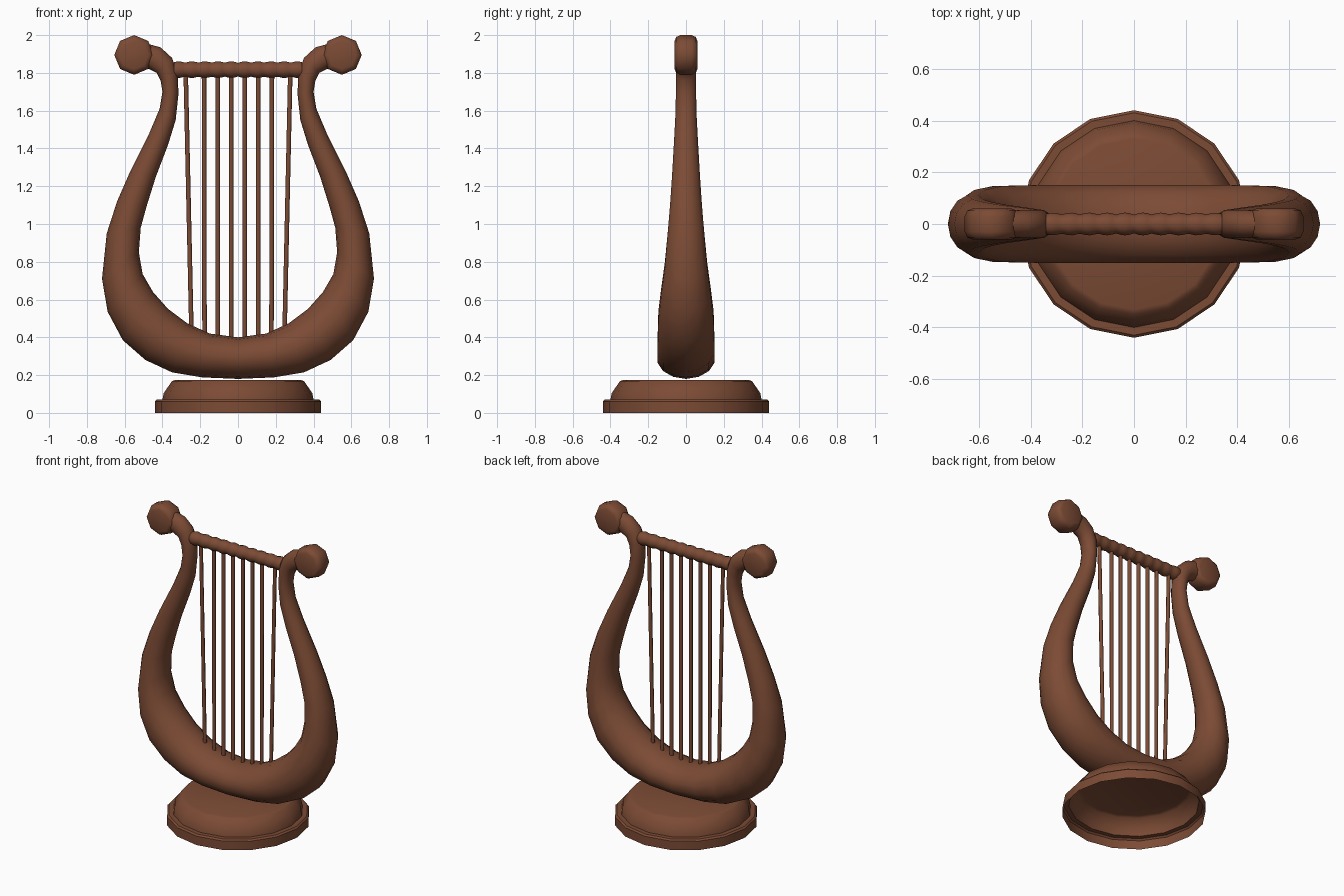
import bpy, math
from mathutils import Vector

if "Cube" in bpy.data.objects:
    bpy.data.objects.remove(bpy.data.objects["Cube"])

wood = bpy.data.materials.new("brown_wood")
wood.diffuse_color = (0.2, 0.07, 0.035, 1)
wood.use_nodes = True
wood.node_tree.nodes["Principled BSDF"].inputs["Base Color"].default_value = wood.diffuse_color


def skin(name, rings, cap_start=False, cap_end=False, mirror=False, angle=40):
    """Join closed rings of points into one smooth-shaded surface."""
    n = len(rings[0])
    verts = [p for ring in rings for p in ring]
    faces = [(a * n + i, a * n + (i + 1) % n, (a + 1) * n + (i + 1) % n, (a + 1) * n + i)
             for a in range(len(rings) - 1) for i in range(n)]
    if cap_start:
        faces.append(tuple(reversed(range(n))))
    if cap_end:
        faces.append(tuple(range(len(verts) - n, len(verts))))
    mesh = bpy.data.meshes.new(name)
    mesh.from_pydata(verts, [], faces)
    mesh.materials.append(wood)
    ob = bpy.data.objects.new(name, mesh)
    bpy.context.collection.objects.link(ob)
    bpy.ops.object.select_all(action='DESELECT')
    ob.select_set(True)
    bpy.context.view_layer.objects.active = ob
    bpy.ops.object.mode_set(mode='EDIT')
    bpy.ops.mesh.select_all(action='SELECT')
    bpy.ops.mesh.normals_make_consistent(inside=False)
    bpy.ops.object.mode_set(mode='OBJECT')
    bpy.ops.object.shade_smooth_by_angle(angle=math.radians(angle))
    if mirror:
        m = ob.modifiers.new("mirror", 'MIRROR')
        m.use_clip = True
    return ob


def ring(centre, u, v, n):
    """Ellipse of n points spanned by half-axes u and v."""
    c, u, v = Vector(centre), Vector(u), Vector(v)
    return [c + u * math.cos(2 * math.pi * i / n) + v * math.sin(2 * math.pi * i / n)
            for i in range(n)]


# Base: stepped round foot, open underneath
base_profile = [(0.44, 0), (0.44, 0.06), (0.43, 0.07), (0.40, 0.07),
                (0.393, 0.105), (0.35, 0.168), (0.33, 0.175)]
skin("base", [ring((0, 0, z), (r, 0, 0), (0, r, 0), 16) for r, z in base_profile],
     cap_end=True)

# Frame: outer x, z, inner x, z, half depth, from bottom centre to the curl
sections = [
    (0, 0.18, 0, 0.40, 0.155), (0.19, 0.188, 0.15, 0.42, 0.155),
    (0.35, 0.215, 0.27, 0.475, 0.155), (0.49, 0.28, 0.37, 0.55, 0.153),
    (0.61, 0.385, 0.45, 0.64, 0.15), (0.69, 0.535, 0.505, 0.735, 0.135),
    (0.72, 0.71, 0.525, 0.85, 0.115), (0.695, 0.95, 0.515, 0.98, 0.098),
    (0.64, 1.12, 0.485, 1.09, 0.086), (0.57, 1.28, 0.435, 1.25, 0.075),
    (0.47, 1.48, 0.37, 1.42, 0.064), (0.415, 1.61, 0.33, 1.55, 0.057),
    (0.40, 1.70, 0.315, 1.69, 0.055), (0.41, 1.76, 0.32, 1.80, 0.055),
    (0.43, 1.80, 0.35, 1.88, 0.055), (0.47, 1.82, 0.41, 1.935, 0.055),
    (0.53, 1.835, 0.50, 1.96, 0.05)]
frame_rings = []
for ox, oz, ix, iz, d in sections:
    o, i = Vector((ox, 0, oz)), Vector((ix, 0, iz))
    frame_rings.append(ring((o + i) / 2, (o - i) / 2, (0, d, 0), 14))
skin("frame", frame_rings, cap_end=True, mirror=True, angle=60)

# Scroll knobs: eight-sided buttons with rounded rims
knob_profile = [(0.075, -0.06), (0.095, -0.052), (0.105, -0.03),
                (0.105, 0.03), (0.095, 0.052), (0.075, 0.06)]
skin("scroll_knobs", [ring((0.55, y, 1.895), (r, 0, 0), (0, 0, r), 8)
                      for r, y in knob_profile], True, True, mirror=True, angle=50)

# Crossbar: beaded rod
bar_rings = []
for k in range(41):
    x = -0.34 + 0.68 * k / 40
    r = 0.036 + 0.008 * abs(math.sin(math.pi * (x - 0.035) / 0.07 + math.pi / 2))
    bar_rings.append(ring((x, 0, 1.817), (0, r, 0), (0, 0, r), 12))
skin("crossbar", bar_rings, True, True, angle=60)

# Strings: four each side, the outer ones slanted
for k, (top, bottom) in enumerate([(0.036, 0.036), (0.107, 0.107), (0.18, 0.177), (0.277, 0.245)]):
    skin(f"string_pair_{k + 1}",
         [ring((x, 0, z), (0.012, 0, 0), (0, 0.012, 0), 8)
          for x, z in ((bottom, 0.36), (top, 1.81))], True, True, mirror=True, angle=50)
